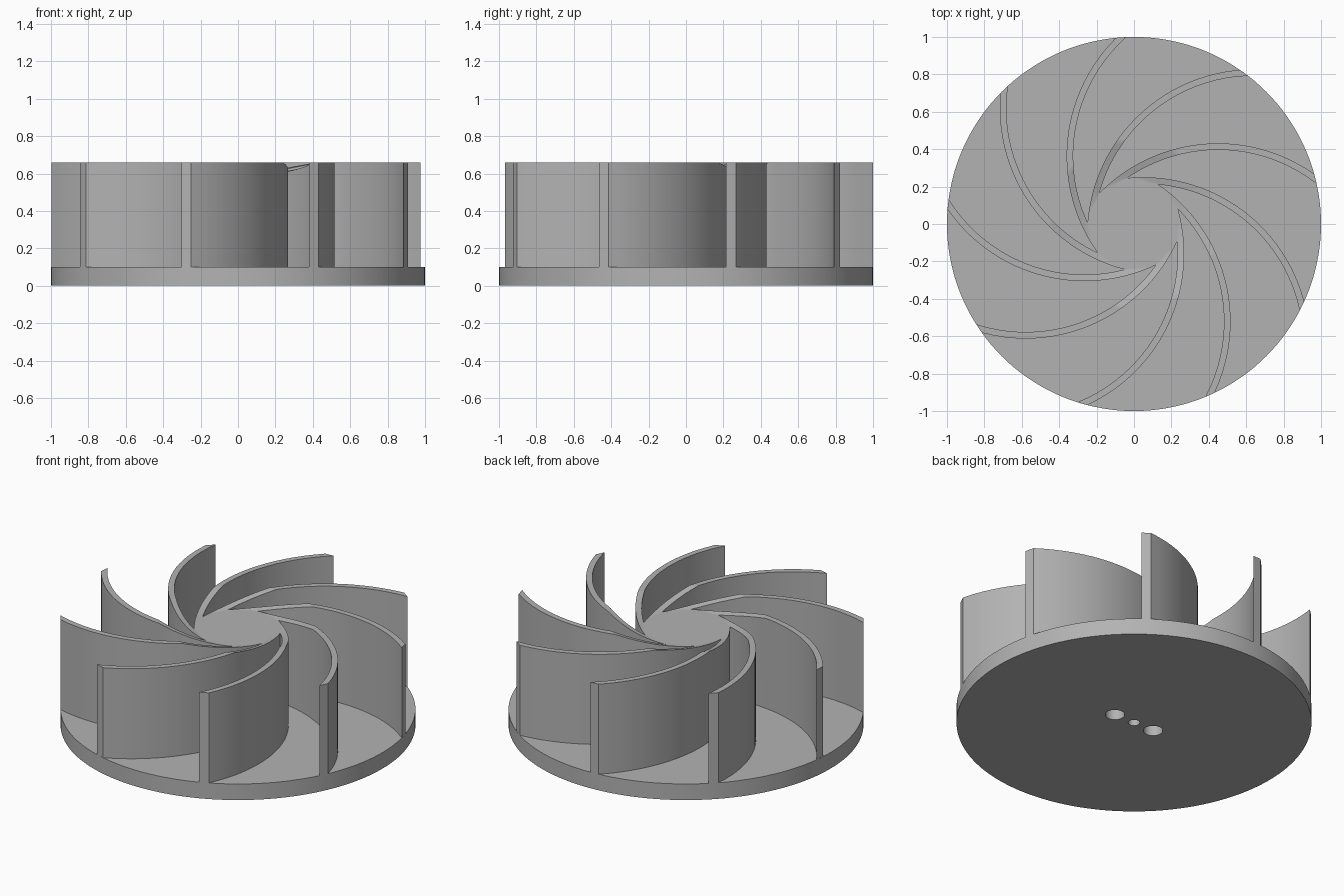
import bpy
import bmesh
from math import acos, cos, sin, radians, pi
from mathutils import Vector

if "Cube" in bpy.data.objects:
    bpy.data.objects.remove(bpy.data.objects["Cube"], do_unlink=True)

BLADES = 9
BASE_Z, HUB_Z, TOP_Z = 0.10, 0.605, 0.66
HUB_R, DISH_R = 0.248, 0.45
CENTRE_DIST, CENTRE_ANGLE = 0.642, radians(194.4)
CONVEX_R, CONCAVE_R = 0.89, 0.855

grey = bpy.data.materials.new("plain_grey")
grey.use_nodes = True
colour = (0.45, 0.45, 0.45, 1)
grey.diffuse_color = colour
grey.node_tree.nodes["Principled BSDF"].inputs["Base Color"].default_value = colour


def make_object(name, bm):
    bmesh.ops.recalc_face_normals(bm, faces=bm.faces)
    mesh = bpy.data.meshes.new(name)
    bm.to_mesh(mesh)
    bm.free()
    mesh.materials.append(grey)
    obj = bpy.data.objects.new(name, mesh)
    bpy.context.collection.objects.link(obj)
    return obj


def activate(obj):
    bpy.ops.object.select_all(action='DESELECT')
    obj.select_set(True)
    bpy.context.view_layer.objects.active = obj


def smooth(obj):
    activate(obj)
    bpy.ops.object.shade_smooth_by_angle(angle=radians(30))


def lathe(name, profile, steps):
    """Closed solid of revolution from (radius, height) pairs, capped at both ends."""
    bm = bmesh.new()
    rings = [[bm.verts.new((r * cos(2 * pi * k / steps), r * sin(2 * pi * k / steps), z))
              for k in range(steps)] for r, z in profile]
    for low, high in zip(rings, rings[1:]):
        for k in range(steps):
            n = (k + 1) % steps
            bm.faces.new((low[k], low[n], high[n], high[k]))
    bm.faces.new(rings[0][::-1])
    bm.faces.new(rings[-1])
    return make_object(name, bm)


# Back plate with the solid hub
body = lathe("back_plate_and_hub",
             [(1, 0), (1, BASE_Z), (HUB_R, BASE_Z), (HUB_R, HUB_Z)], 144)

# Blind shaft and pin holes in the underside
for x, radius in ((0, 0.033), (-0.14, 0.055), (0.14, 0.055)):
    cutter = lathe("hole_cutter", [(radius, -0.1), (radius, 0.4)], 32)
    cutter.location.x = x
    cutter.hide_render = True
    cut = body.modifiers.new("hole", 'BOOLEAN')
    cut.operation = 'DIFFERENCE'
    cut.solver = 'EXACT'
    cut.object = cutter
    activate(body)
    bpy.ops.object.modifier_apply(modifier=cut.name)
    bpy.data.objects.remove(cutter, do_unlink=True)
smooth(body)


def arc_point(r, arc_radius, turn):
    """Where a blade arc crosses the circle of radius r about the axis."""
    c = (r * r + CENTRE_DIST ** 2 - arc_radius ** 2) / (2 * r * CENTRE_DIST)
    a = CENTRE_ANGLE + turn + acos(max(-1, min(1, c)))
    return Vector((r * cos(a), r * sin(a), 0))


def blade_height(r):
    slope = (r - HUB_R) / (DISH_R - HUB_R)
    return HUB_Z + (TOP_Z - HUB_Z) * min(1, slope)


# Swept blades: tops dip towards the hub, ends follow the plate rim
STEPS = 36
radii = sorted([HUB_R + (1 - HUB_R) * (k / STEPS) ** 2 for k in range(STEPS + 1)] + [DISH_R])
for i in range(BLADES):
    bm = bmesh.new()
    sections = []
    for r in radii:
        inner = arc_point(r, CONCAVE_R, i * 2 * pi / BLADES)
        outer = arc_point(r, CONVEX_R, i * 2 * pi / BLADES)
        low, high = Vector((0, 0, BASE_Z)), Vector((0, 0, blade_height(r)))
        sections.append([bm.verts.new(p) for p in
                         (inner + low, outer + low, outer + high, inner + high)])
    for a, b in zip(sections, sections[1:]):
        for k in range(4):
            n = (k + 1) % 4
            bm.faces.new((a[k], a[n], b[n], b[k]))
    bm.faces.new(sections[0])
    bm.faces.new(sections[-1][::-1])
    smooth(make_object(f"blade_{i + 1}", bm))
